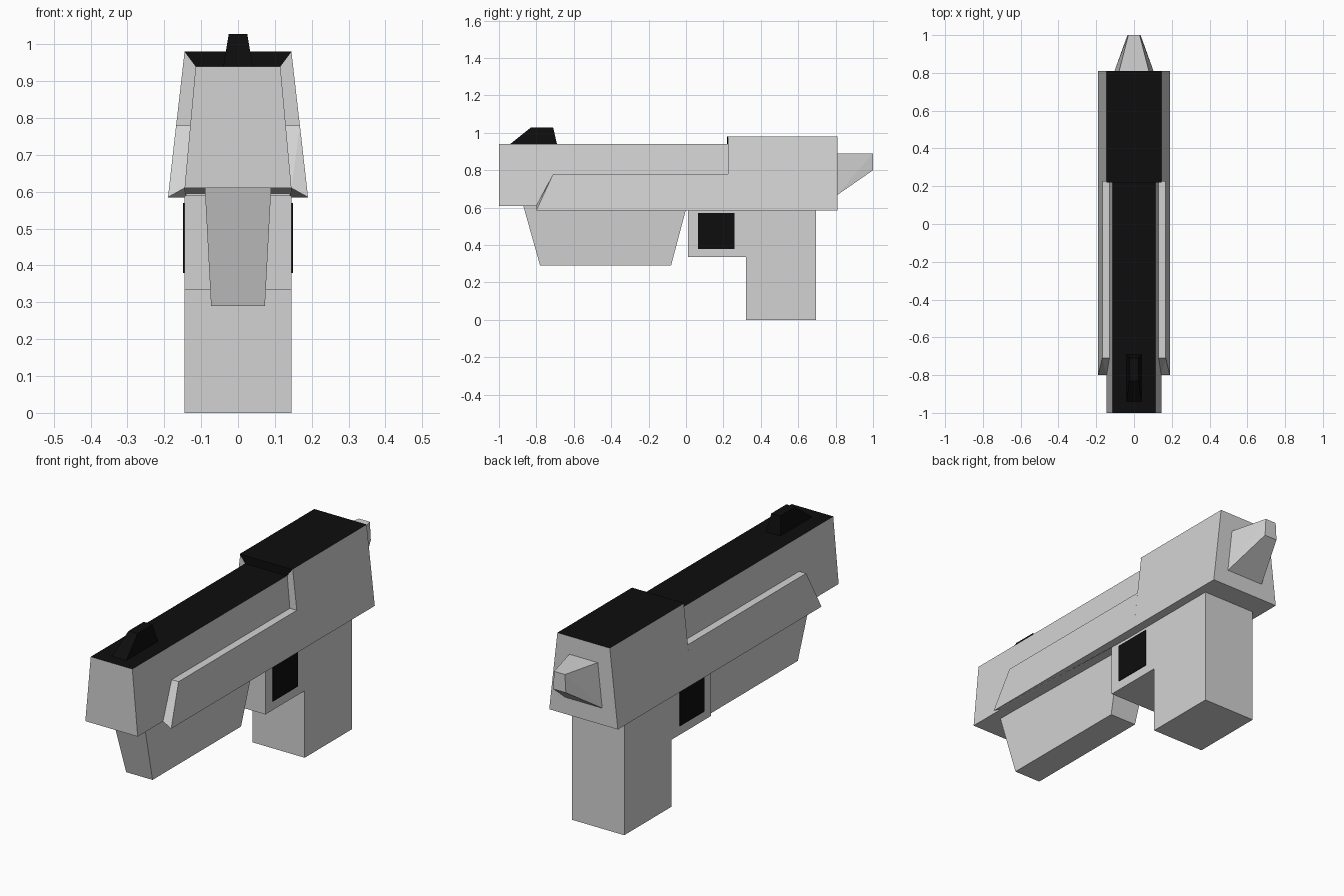
import bpy
import bmesh

cube = bpy.data.objects.get("Cube")
if cube:
    bpy.data.objects.remove(cube, do_unlink=True)


def material(name, value):
    mat = bpy.data.materials.new(name)
    mat.use_nodes = True
    colour = (value, value, value, 1)
    mat.diffuse_color = colour
    mat.node_tree.nodes["Principled BSDF"].inputs["Base Color"].default_value = colour
    return mat


GREY = material("light grey", 0.65)
BLACK = material("black", 0.004)


def finish(name, bm, mats, black_top=False):
    bmesh.ops.recalc_face_normals(bm, faces=bm.faces)
    bm.normal_update()
    if black_top:
        for face in bm.faces:
            face.material_index = int(face.normal.z > 0.9)
    mesh = bpy.data.meshes.new(name)
    bm.to_mesh(mesh)
    bm.free()
    for mat in mats:
        mesh.materials.append(mat)
    obj = bpy.data.objects.new(name, mesh)
    bpy.context.collection.objects.link(obj)
    return obj


def tapered(name, profile, low, high, mats, black_top=False):
    """Side profile in (y, z), spanned across x; low and high are (z, half width)."""
    bm = bmesh.new()
    sides = []
    for side in (-1, 1):
        ring = []
        for y, z in profile:
            t = (z - low[0]) / (high[0] - low[0])
            ring.append(bm.verts.new((side * (low[1] + t * (high[1] - low[1])), y, z)))
        bm.faces.new(ring)
        sides.append(ring)
    left, right = sides
    for i in range(len(profile)):
        j = (i + 1) % len(profile)
        bm.faces.new((left[i], left[j], right[j], right[i]))
    return finish(name, bm, mats, black_top)


def hull(name, points, mats):
    bm = bmesh.new()
    for p in points:
        bm.verts.new(p)
    bmesh.ops.convex_hull(bm, input=bm.verts)
    bmesh.ops.dissolve_limit(bm, angle_limit=0.01, verts=bm.verts, edges=bm.edges)
    return finish(name, bm, mats)


# Slide: long barrel housing and the taller rear block
tapered("barrel_housing",
        [(-1, 0.61), (-0.8, 0.61), (0.5, 0.59), (0.5, 0.94), (-1, 0.94)],
        (0.61, 0.145), (0.94, 0.115), [GREY, BLACK], True)
tapered("rear_block",
        [(0.225, 0.585), (0.81, 0.585), (0.81, 0.98), (0.225, 0.98)],
        (0.585, 0.19), (0.98, 0.145), [GREY, BLACK], True)
tapered("rear_step_plate",
        [(0.22, 0.94), (0.226, 0.94), (0.226, 0.98), (0.22, 0.98)],
        (0.94, 0.115), (0.98, 0.145), [BLACK])

# Side rails with a slanted front end
for side, label in ((1, "left"), (-1, "right")):
    points = [(0.19, -0.8, 0.585), (0.145, -0.8, 0.61), (0.168, -0.71, 0.78), (0.12, -0.71, 0.78),
              (0.19, 0.226, 0.585), (0.14, 0.226, 0.585), (0.168, 0.226, 0.78), (0.12, 0.226, 0.78)]
    hull(label + "_side_rail", [(side * x, y, z) for x, y, z in points], [GREY])

# Hammer at the back
hull("hammer",
     [(s * x, y, z) for s in (-1, 1) for x, y, z in
      ((0.08, 0.805, 0.89), (0.105, 0.805, 0.665), (0.03, 1, 0.89), (0.035, 1, 0.8))], [GREY])

# Front sight
tapered("front_sight",
        [(-0.94, 0.94), (-0.69, 0.94), (-0.71, 1.028), (-0.83, 1.028)],
        (0.94, 0.04), (1.028, 0.025), [BLACK])

# Lower front housing
tapered("under_barrel_housing",
        [(-0.87, 0.61), (-0.78, 0.29), (-0.08, 0.29), (0.005, 0.61)],
        (0.29, 0.073), (0.61, 0.09), [GREY])

# Grip with the trigger section, and the dark trigger panels
tapered("grip",
        [(0.01, 0.335), (0.32, 0.335), (0.32, 0), (0.695, 0), (0.695, 0.59), (0.01, 0.59)],
        (0, 0.145), (0.59, 0.145), [GREY])
tapered("trigger_panels",
        [(0.065, 0.38), (0.26, 0.38), (0.26, 0.57), (0.065, 0.57)],
        (0.38, 0.149), (0.57, 0.149), [BLACK])
